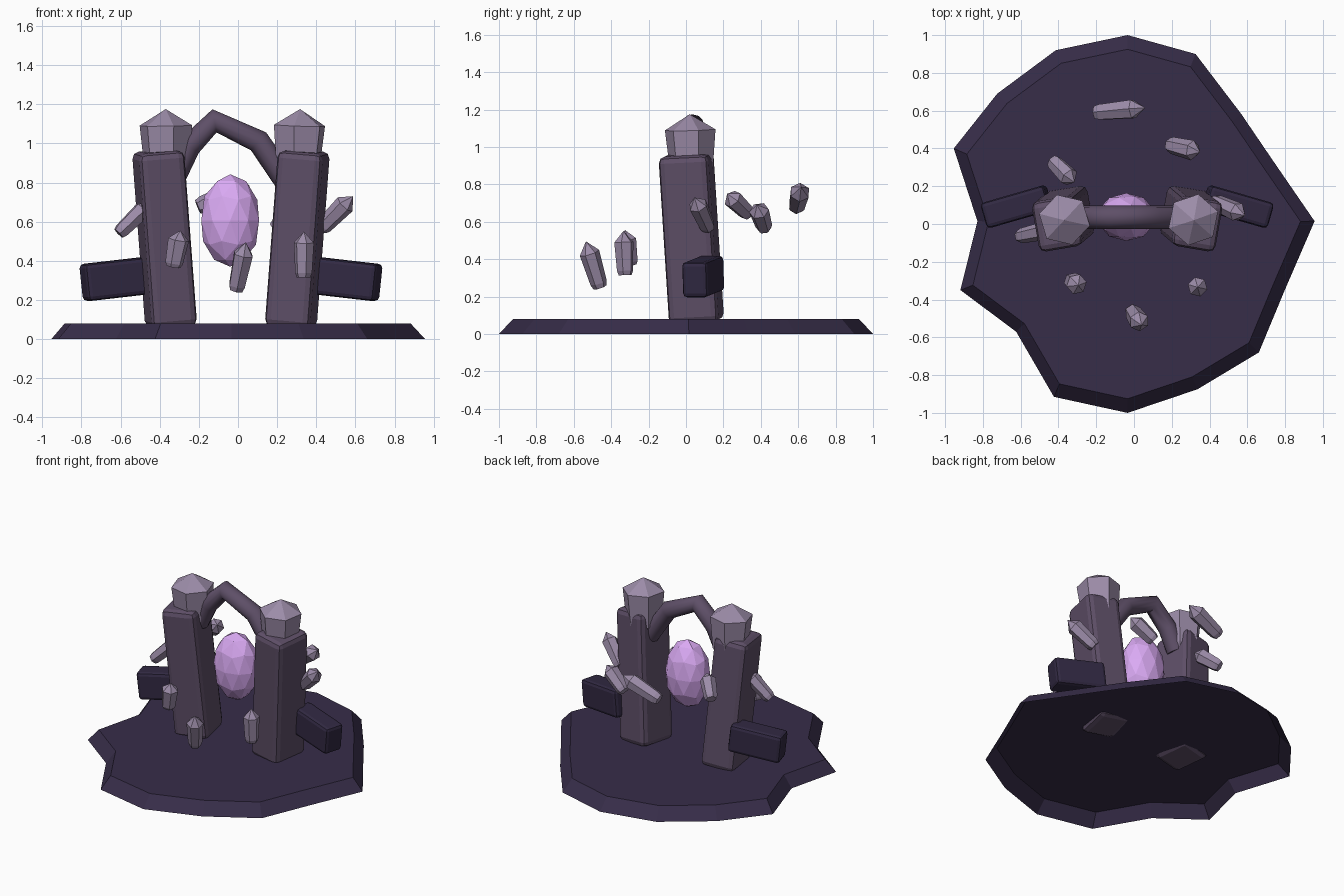
import bpy, bmesh, math
from mathutils import Vector, Matrix, Euler

if "Cube" in bpy.data.objects:
    bpy.data.objects.remove(bpy.data.objects["Cube"])

CX = -0.036  # symmetry axis of the shrine


def material(name, rgb):
    m = bpy.data.materials.new(name)
    m.diffuse_color = (*rgb, 1)
    m.use_nodes = True
    m.node_tree.nodes["Principled BSDF"].inputs["Base Color"].default_value = m.diffuse_color
    return m


DARK = material("dark_stone", (0.038, 0.026, 0.066))
BLOCK = material("block_stone", (0.031, 0.022, 0.055))
STONE = material("pillar_stone", (0.112, 0.078, 0.137))
SHARD = material("pale_crystal", (0.33, 0.26, 0.39))
CORE = material("glowing_core", (0.70, 0.40, 0.90))


def finish(name, bm, mat):
    me = bpy.data.meshes.new(name)
    bm.to_mesh(me)
    bm.free()
    ob = bpy.data.objects.new(name, me)
    me.materials.append(mat)
    bpy.context.collection.objects.link(ob)
    return ob


def loft(name, rings, mat, closed_start=True):
    """Join rings of equal point count, capping the ends."""
    bm = bmesh.new()
    vs = [[bm.verts.new(p) for p in r] for r in rings]
    n = len(vs[0])
    for a, b in zip(vs, vs[1:]):
        for i in range(n):
            j = (i + 1) % n
            bm.faces.new((a[i], a[j], b[j], b[i]))
    if closed_start:
        bm.faces.new(vs[0][::-1])
    bm.faces.new(vs[-1])
    if closed_start:
        bmesh.ops.recalc_face_normals(bm, faces=bm.faces)
    return finish(name, bm, mat)


def box(name, loc, size, rot, bevel, mat):
    bm = bmesh.new()
    bmesh.ops.create_cube(bm, size=1)
    bmesh.ops.scale(bm, vec=size, verts=bm.verts)
    bmesh.ops.bevel(bm, geom=bm.edges[:], offset=bevel, segments=2,
                    profile=0.5, affect='EDGES')
    bm.transform(Matrix.Translation(loc) @ Euler(rot).to_matrix().to_4x4())
    return finish(name, bm, mat)


def crystal(name, foot, tip, r, mat, twist=0.0):
    """Six-sided prism widening upward, closed by a low pyramid."""
    foot, tip = Vector(foot), Vector(tip)
    axis = tip - foot
    q = axis.to_track_quat('Z', 'Y')
    bm = bmesh.new()
    rings = []
    for t, k in ((0, 0.68), (0.1, 0.84), (0.75, 1.0)):
        rings.append([bm.verts.new(foot + axis * t + q @ Vector(
            (k * r * math.cos(twist + i * math.pi / 3),
             k * r * math.sin(twist + i * math.pi / 3), 0))) for i in range(6)])
    apex = bm.verts.new(tip)
    bm.faces.new(rings[0][::-1])
    for i in range(6):
        j = (i + 1) % 6
        for a, b in zip(rings, rings[1:]):
            bm.faces.new((a[i], a[j], b[j], b[i]))
        bm.faces.new((rings[-1][i], rings[-1][j], apex))
    return finish(name, bm, mat)


# Jagged ground slab with sloping rim, open underneath
outline = [(.95, .015), (.73, .335), (.56, .585), (.32, .90), (-.04, 1), (-.42, .92),
           (-.73, .69), (-.96, .40), (-.835, .015), (-.925, -.35), (-.63, -.57),
           (-.43, -.915), (-.04, -1), (.33, -.875), (.655, -.68), (.79, -.355)]
outline = [(x + .006, y) for x, y in outline]
loft("ground_slab",
     [[(x, y, 0) for x, y in outline],
      [(CX + (x - CX) * .925, y * .925, .08) for x, y in outline]], DARK, False)

# Mirrored pillars, their crystal caps and fallen side blocks
for s, side in ((-1, "left"), (1, "right")):
    box(side + "_pillar", (CX + s * .339, .028, .512), (.235, .27, .900),
        (.05, s * .085, s * -.17), .035, STONE)
    crystal(side + "_cap_crystal", (CX + s * .335 + .006, .03, .84),
            (CX + s * .343 + .01, .02, 1.175), .138, SHARD, .15 if s < 0 else .5)
    box(side + "_side_block", (CX + s * .585, .092, .307), (.35, .14, .19),
        (0, s * .11, s * -.28), .022, BLOCK)

# Bent arch tube between the pillars
path = [Vector(p) for p in ((-.32, .035, .84), (-.25, .035, .985), (-.12, .035, 1.115),
                            (.105, .035, 1.01), (.25, .035, .80))]
rings = []
for i, p in enumerate(path):
    d0 = (p - path[max(i - 1, 0)]).normalized()
    d1 = (path[min(i + 1, len(path) - 1)] - p).normalized()
    t = (d0 + d1).normalized()
    side = t.cross(Vector((0, 1, 0)))
    rings.append([p + side * .06 * math.cos(a) + Vector((0, .062 * math.sin(a), 0))
                  for a in (k * math.tau / 12 for k in range(12))])
arch = loft("arch", rings, STONE)
bpy.context.view_layer.objects.active = arch
arch.select_set(True)
bpy.ops.object.shade_smooth_by_angle(angle=math.radians(70))

# Faceted floating core
bm = bmesh.new()
bmesh.ops.create_icosphere(bm, subdivisions=2, radius=1)
bmesh.ops.scale(bm, vec=(.155, .127, .236), verts=bm.verts)
bmesh.ops.translate(bm, vec=(CX - .004, .037, .606), verts=bm.verts)
finish("core", bm, CORE)

# Ring of floating shards: foot, tip, radius
shards = [((-.01, -.46, .25), (.04, -.535, .495), .054),
          ((-.33, -.30, .37), (-.295, -.325, .555), .055),
          ((.335, -.325, .315), (.337, -.335, .55), .053),
          ((.425, .12, .565), (.588, .045, .73), .052),
          ((.185, .42, .565), (.35, .38, .69), .054),
          ((-.205, .59, .675), (.06, .615, .785), .055),
          ((-.43, .335, .64), (-.315, .22, .75), .052),
          ((-.61, -.065, .54), (-.445, -.03, .70), .048)]
for i, (foot, tip, r) in enumerate(shards):
    crystal("floating_shard_%d" % (i + 1), foot, tip, r, SHARD, .3 * i)
